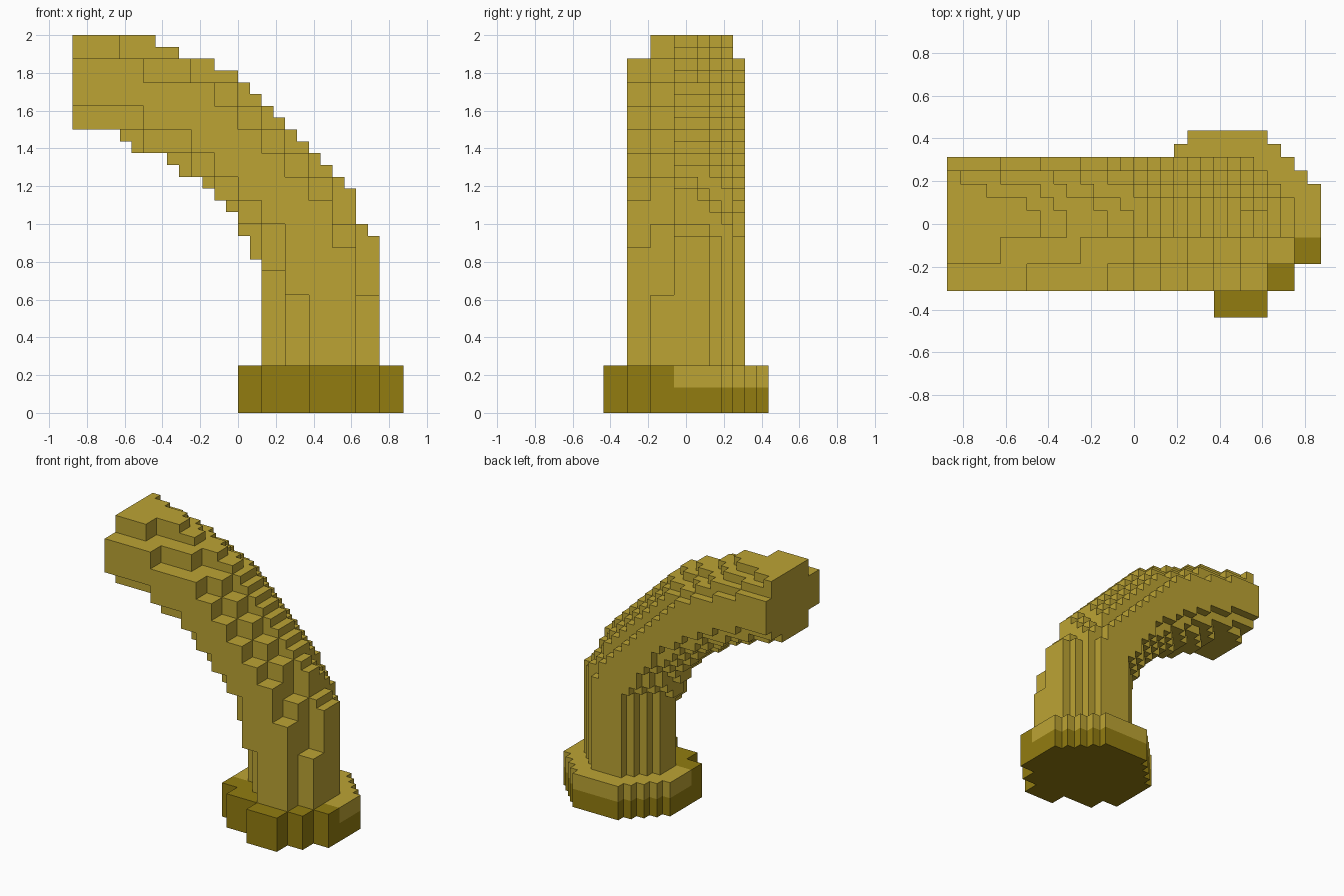
import bpy
import bmesh
from mathutils import Vector
from mathutils.geometry import intersect_point_line

cube = bpy.data.objects.get("Cube")
if cube:
    bpy.data.objects.remove(cube, do_unlink=True)

U = 1 / 16                      # cell size
X0, Y0 = -0.875, -0.4375        # grid corner


def make_material(name, rgb):
    m = bpy.data.materials.new(name)
    m.diffuse_color = (*rgb, 1)
    m.use_nodes = True
    m.node_tree.nodes["Principled BSDF"].inputs["Base Color"].default_value = (*rgb, 1)
    return m


GOLD = make_material("light olive gold", (0.503, 0.371, 0.034))
DARK = make_material("dark olive", (0.287, 0.202, 0.005))

# The six sides of a cell: neighbour direction and corner loop
SIDES = [
    ((1, 0, 0), [(1, 0, 0), (1, 1, 0), (1, 1, 1), (1, 0, 1)]),
    ((-1, 0, 0), [(0, 0, 0), (0, 0, 1), (0, 1, 1), (0, 1, 0)]),
    ((0, 1, 0), [(0, 1, 0), (0, 1, 1), (1, 1, 1), (1, 1, 0)]),
    ((0, -1, 0), [(0, 0, 0), (1, 0, 0), (1, 0, 1), (0, 0, 1)]),
    ((0, 0, 1), [(0, 0, 1), (1, 0, 1), (1, 1, 1), (0, 1, 1)]),
    ((0, 0, -1), [(0, 0, 0), (0, 1, 0), (1, 1, 0), (1, 0, 0)]),
]


def build_blocks(name, cells, level, materials, pick):
    """Skin a set of cells and merge flat areas; level gives z, pick the material."""
    bm = bmesh.new()
    verts = {}
    for c in sorted(cells):
        for step, loop in SIDES:
            if tuple(a + b for a, b in zip(c, step)) in cells:
                continue
            corners = []
            for k in loop:
                p = tuple(a + b for a, b in zip(c, k))
                if p not in verts:
                    verts[p] = bm.verts.new((X0 + p[0] * U, Y0 + p[1] * U, level(p[2])))
                corners.append(verts[p])
            bm.faces.new(corners).material_index = pick(c)
    bmesh.ops.dissolve_limit(bm, angle_limit=0.01, verts=bm.verts[:],
                             edges=bm.edges[:], delimit={'MATERIAL'})
    mesh = bpy.data.meshes.new(name)
    bm.to_mesh(mesh)
    bm.free()
    for m in materials:
        mesh.materials.append(m)
    ob = bpy.data.objects.new(name, mesh)
    bpy.context.collection.objects.link(ob)
    return ob


def stack(runs, z=4):
    """Side outline from runs of (rows, first x, end x), bottom up."""
    out = set()
    for rows, a, b in runs:
        out |= {(x, z + r) for r in range(rows) for x in range(a, b)}
        z += rows
    return out


# Side outlines of the bent pipe: coarse outer, coarse inner, fine middle
outer = stack([(6, 20, 24), (4, 18, 24), (2, 18, 22), (2, 16, 22), (2, 14, 20),
               (2, 12, 18), (2, 10, 16), (2, 6, 14), (2, 0, 12), (2, 0, 6)])
inner = stack([(6, 18, 26), (2, 18, 24), (4, 16, 24), (2, 14, 22), (2, 12, 22),
               (2, 10, 20), (2, 6, 18), (2, 0, 16), (2, 0, 14), (2, 0, 10), (2, 0, 4)])
middle = stack([(9, 16, 26), (2, 15, 26), (1, 14, 25), (1, 14, 24), (1, 13, 24),
                (1, 12, 24), (1, 11, 23), (1, 9, 22), (1, 8, 21), (1, 5, 20),
                (1, 4, 19), (1, 0, 18), (1, 0, 17), (1, 0, 16), (1, 0, 15),
                (1, 0, 14), (1, 0, 12), (1, 0, 9), (1, 0, 7)])

# Smooth curves along the bend, used to round off the fine back half
CURVES = [
    [(0.75, 0), (0.75, 0.92), (0.64, 1.1), (0.5, 1.28), (0.25, 1.53), (0, 1.78),
     (-0.31, 1.91), (-0.44, 1.97), (-0.875, 2.08), (-1.2, 2.14)],
    [(0.125, 0), (0.125, 0.81), (0, 1.0), (-0.125, 1.16), (-0.31, 1.28),
     (-0.5625, 1.4), (-0.875, 1.49), (-1.2, 1.53)],
]


def edge_distance(cell):
    p = Vector((X0 + (cell[0] + 0.5) * U, (cell[1] + 0.5) * U, 0))
    best = 9.0
    for curve in CURVES:
        for a, b in zip(curve, curve[1:]):
            a, b = Vector((*a, 0)), Vector((*b, 0))
            t = min(1, max(0, intersect_point_line(p, a, b)[1]))
            best = min(best, (p - a.lerp(b, t)).length)
    return best


dist = {c: edge_distance(c) for c in middle}
layers = {2: outer, 3: outer, 4: inner, 5: inner, 6: middle, 7: middle}
for y, inset in {8: 0.02, 9: 0.06, 10: 0.1, 11: 0.163}.items():
    layers[y] = {c for c in middle if dist[c] > inset}

# Bent pipe
pipe = {(x, y, z) for y, outline in layers.items() for x, z in outline}
build_blocks("bent_pipe", pipe, lambda k: k * U, [GOLD], lambda c: 0)

# Base flange: coarse front, stepped fine back with a lighter upper band
spans = {0: (20, 24), 1: (20, 24), 2: (16, 26), 3: (16, 26), 10: (15, 27),
         11: (16, 26), 12: (17, 25), 13: (18, 24)}
for y in range(4, 10):
    spans[y] = (14, 28)
flange = {(x, y, z) for y, (a, b) in spans.items() for x in range(a, b) for z in (0, 1)}
build_blocks("base_flange", flange, lambda k: (0, 0.135, 0.25)[k], [DARK, GOLD],
             lambda c: int(c[1] >= 6 and c[2] == 1))
